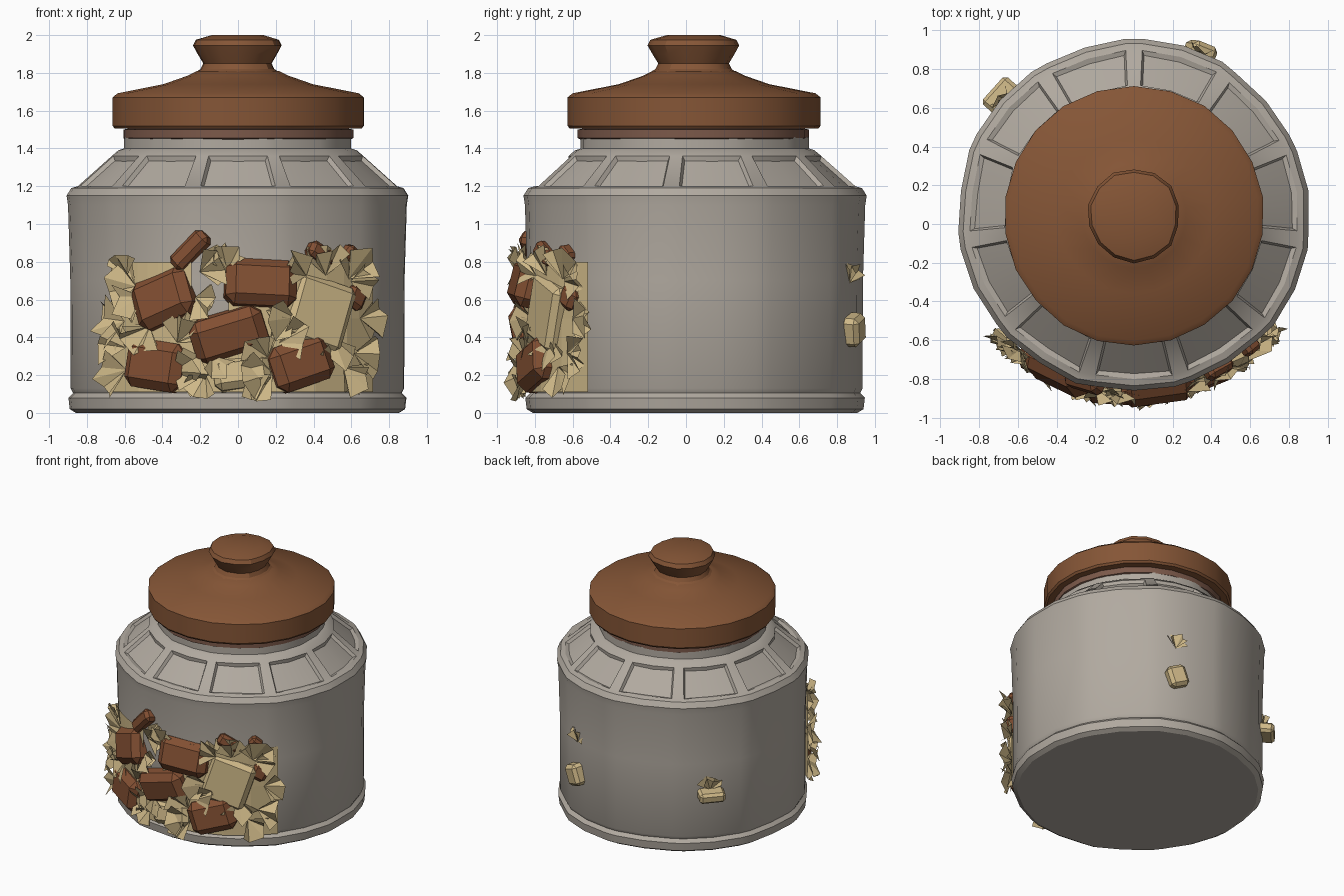
import bpy, bmesh, random
from math import sin, cos, asin, radians, pi
from mathutils import Matrix, Vector

random.seed(4)
if "Cube" in bpy.data.objects:
    bpy.data.objects.remove(bpy.data.objects["Cube"])
CY = 0.043     # jar axis sits slightly behind the origin
R = 0.89       # jar wall radius


def material(name, rgb):
    m = bpy.data.materials.new(name)
    m.use_nodes = True
    m.diffuse_color = (*rgb, 1)
    m.node_tree.nodes["Principled BSDF"].inputs["Base Color"].default_value = (*rgb, 1)
    return m


GREY = material("warm grey glass", (0.44, 0.4, 0.35))
LID = material("lid brown", (0.235, 0.092, 0.037))
SEAL = material("seal brown", (0.2, 0.1, 0.068))
CANDY = material("candy brown", (0.222, 0.078, 0.032))
TAN = material("wrapper tan", (0.62, 0.48, 0.245))


def finish(bm, name, mats, smooth=None):
    bmesh.ops.recalc_face_normals(bm, faces=bm.faces)
    me = bpy.data.meshes.new(name)
    bm.to_mesh(me)
    bm.free()
    ob = bpy.data.objects.new(name, me)
    bpy.context.collection.objects.link(ob)
    for m in mats:
        me.materials.append(m)
    if smooth:
        bpy.ops.object.select_all(action='DESELECT')
        ob.select_set(True)
        bpy.context.view_layer.objects.active = ob
        bpy.ops.object.shade_smooth_by_angle(angle=radians(smooth))


def lathe(profile, angles, jitter=0.0):
    """Revolve (radius, z) points; returns the bmesh and its bands of faces."""
    bm = bmesh.new()
    scale = [1 + random.uniform(-jitter, jitter) for _ in angles]
    rings = [[bm.verts.new((r * s * sin(a), CY - r * s * cos(a), z))
              for a, s in zip(angles, scale)] for r, z in profile]
    n = len(angles)
    bands = [[bm.faces.new((lo[i], lo[(i + 1) % n], hi[(i + 1) % n], hi[i]))
              for i in range(n)] for lo, hi in zip(rings, rings[1:])]
    bm.faces.new(rings[0][::-1])
    bm.faces.new(rings[-1])
    bm.normal_update()
    return bm, bands


def on_wall(angle, z, tilt, out=0.0):
    """Frame on the jar wall: local -y faces outward, tilt turns it in the wall."""
    r = R + out
    return (Matrix.Translation((r * sin(angle), CY - r * cos(angle), z))
            @ Matrix.Rotation(angle, 4, 'Z') @ Matrix.Rotation(-radians(tilt), 4, 'Y'))


# Jar: eleven shoulder panels separated by narrow ribs
PANELS = 11
angles = [2 * pi * k / PANELS + radians(d) for k in range(PANELS) for d in (-13.5, 0, 13.5)]
jar_profile = [(0.86, 0), (0.893, 0.02), (0.9, 0.08), (0.875, 0.105), (0.888, 0.13),
               (0.89, 0.7), (0.902, 1.1), (0.91, 1.15), (0.885, 1.19), (0.85, 1.2),
               (0.67, 1.36), (0.635, 1.39), (0.605, 1.4), (0.605, 1.46)]
bm, bands = lathe(jar_profile, angles, 0.009)
shoulder = bands[9]
for k in range(PANELS):
    bmesh.ops.inset_region(bm, faces=shoulder[3 * k:3 * k + 2],
                           thickness=0.018, depth=-0.022)
finish(bm, "jar", [GREY], 28)

# Lid with its seal ring and knob
around = [2 * pi * i / 22 for i in range(22)]
seal, _ = lathe([(0.58, 1.44), (0.612, 1.455), (0.612, 1.5), (0.56, 1.51)], around, 0.01)
finish(seal, "lid_seal", [SEAL], 30)
lid, _ = lathe([(0.66, 1.505), (0.672, 1.52), (0.672, 1.67), (0.645, 1.692),
                (0.4, 1.74), (0.27, 1.785), (0.22, 1.81)], around, 0.004)
finish(lid, "lid", [LID], 30)
around = [2 * pi * i / 14 for i in range(14)]
knob, _ = lathe([(0.27, 1.775), (0.2, 1.82), (0.185, 1.85), (0.215, 1.9), (0.24, 1.945),
                 (0.225, 1.975), (0.14, 2.0)], around, 0.03)
finish(knob, "lid_knob", [LID], 30)


# Tan backing: thin curved plates behind the candies, leaving a gap in the middle
def backing(name, x0, x1, z0, z1):
    bm = bmesh.new()
    a0, a1, r = asin(x0 / R), asin(x1 / R), R + 0.018
    cols = [[bm.verts.new((r * sin(a), CY - r * cos(a), z)) for z in (z0, z1)]
            for a in (a0 + (a1 - a0) * i / 8 for i in range(9))]
    for p, q in zip(cols, cols[1:]):
        bm.faces.new((p[0], q[0], q[1], p[1]))
    finish(bm, name, [TAN])


backing("backing_low", -0.66, 0.7, 0.11, 0.5)
backing("backing_right", -0.05, 0.7, 0.5, 0.8)
backing("backing_left", -0.66, -0.24, 0.5, 0.8)


# Candies: chamfered blocks
def candy(name, mat, angle, z, size, tilt, out=-0.02):
    bm = bmesh.new()
    bmesh.ops.create_cube(bm, size=1)
    bmesh.ops.scale(bm, vec=size, verts=bm.verts)
    bmesh.ops.bevel(bm, geom=bm.edges[:], offset=min(size) * 0.24,
                    segments=1, affect='EDGES')
    turn = Matrix.Rotation(radians(random.uniform(-14, 14)), 4, 'X')
    bm.transform(on_wall(angle, z, tilt, out) @ turn)
    finish(bm, name, [mat])


# Wrapper ends: loosely crumpled fans gathered into one mesh
fans = bmesh.new()


def fan(angle, z, tilt, size, out=0.02):
    frame = on_wall(angle, z, tilt, out)
    for lean in (-0.1, -0.45):
        apex = fans.verts.new(frame @ Vector((-0.25 * size, 0, 0)))
        rim = []
        for i in range(5):
            t = radians(-68 + 34 * i + random.uniform(-14, 14))
            s = size * random.uniform(0.65, 1.25)
            y = size * (lean + random.uniform(0.05, 0.25) * (1 if i % 2 else -1))
            rim.append(fans.verts.new(frame @ Vector((s * cos(t), y, s * sin(t)))))
        for p, q in zip(rim, rim[1:]):
            fans.faces.new((apex, p, q))


# x, z, width, height, tilt
browns = [(-0.39, 0.6, 0.34, 0.27, 22), (-0.43, 0.25, 0.34, 0.26, -8),
          (-0.05, 0.42, 0.4, 0.24, 17), (0.33, 0.26, 0.34, 0.25, 18),
          (0.12, 0.68, 0.38, 0.25, -3), (-0.25, 0.86, 0.24, 0.1, 45),
          (0.43, 0.84, 0.16, 0.09, -30), (0.59, 0.84, 0.1, 0.08, -40),
          (0.61, 0.61, 0.12, 0.12, 60)]
for i, (x, z, w, h, tilt) in enumerate(browns):
    small = w < 0.3
    candy(f"brown_candy_{i + 1}", CANDY, asin(x / R), z,
          (w, 0.1 if small else 0.2, h), tilt, 0 if small else -0.025)
candy("tan_candy", TAN, asin(0.43 / R), 0.53, (0.36, 0.13, 0.34), 72)
candy("tan_candy_low", TAN, asin(0.02 / R), 0.21, (0.3, 0.14, 0.17), 8)

# x, z, direction, size
wrappers = [(-0.58, 0.75, 100, 0.11), (-0.55, 0.68, 160, 0.12), (-0.61, 0.48, 190, 0.13),
            (-0.6, 0.22, 195, 0.13), (-0.6, 0.36, 150, 0.12), (-0.3, 0.22, 0, 0.15),
            (-0.3, 0.4, 60, 0.13), (-0.47, 0.43, 240, 0.13), (-0.18, 0.18, 240, 0.1),
            (0.14, 0.32, 120, 0.12), (0.15, 0.2, 200, 0.13), (0.06, 0.17, 300, 0.1),
            (-0.17, 0.76, 25, 0.13), (-0.06, 0.78, 100, 0.1), (-0.2, 0.6, -30, 0.1),
            (0.33, 0.74, 150, 0.12), (0.45, 0.76, 100, 0.13), (0.58, 0.74, 70, 0.13),
            (0.6, 0.7, 10, 0.1), (0.65, 0.5, 0, 0.12), (0.26, 0.5, 190, 0.13),
            (0.5, 0.36, 280, 0.13), (0.62, 0.31, -10, 0.12), (0.56, 0.22, -50, 0.12),
            (0.24, 0.38, 20, 0.12), (-0.12, 0.28, -60, 0.1), (-0.52, 0.6, 215, 0.12)]
for x, z, tilt, size in wrappers:
    fan(asin(x / R), z, tilt, size)

# Loose scraps on the back wall
for deg, z in ((158, 0.71), (228, 0.51)):
    fan(radians(deg), z, 80, 0.09, 0.0)
finish(fans, "wrapper_ends", [TAN])
candy("back_scrap_a", TAN, radians(158), 0.44, (0.14, 0.1, 0.16), 20, 0.02)
candy("back_scrap_b", TAN, radians(228), 0.46, (0.19, 0.12, 0.08), 0, 0.03)
